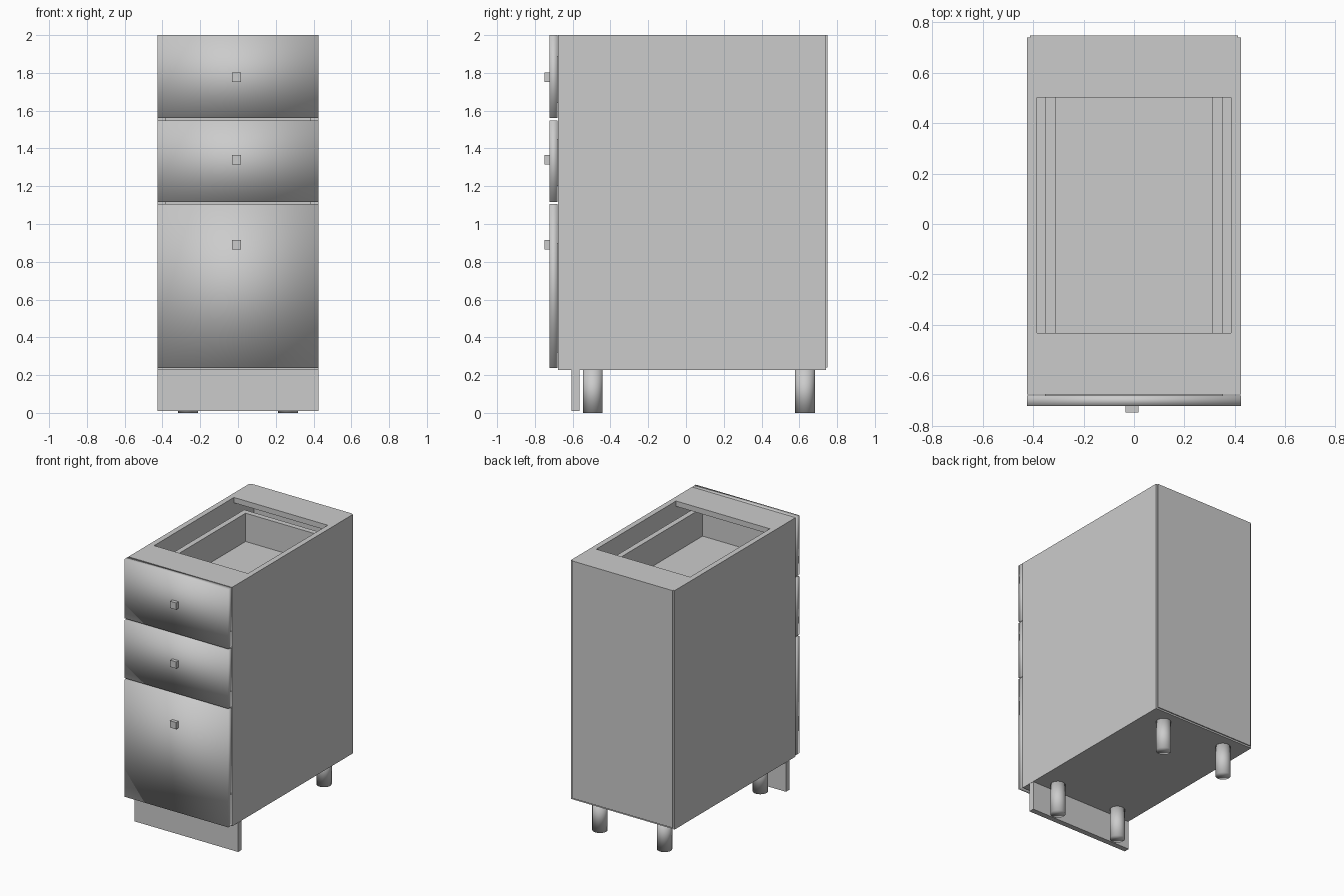
import bpy
import bmesh

cube = bpy.data.objects.get("Cube")
if cube:
    bpy.data.objects.remove(cube, do_unlink=True)

grey = bpy.data.materials.new("light grey")
grey.use_nodes = True
colour = (0.6, 0.6, 0.6, 1)
grey.diffuse_color = colour
grey.node_tree.nodes["Principled BSDF"].inputs["Base Color"].default_value = colour


def add_object(name, bm, smooth=False):
    mesh = bpy.data.meshes.new(name)
    for face in bm.faces:
        face.smooth = smooth
    bm.to_mesh(mesh)
    bm.free()
    mesh.materials.append(grey)
    obj = bpy.data.objects.new(name, mesh)
    bpy.context.collection.objects.link(obj)
    return obj


def box(name, xs, ys, zs, smooth=False):
    """Box between the given limits on each axis."""
    bm = bmesh.new()
    bmesh.ops.create_cube(bm, size=1)
    for v in bm.verts:
        for i, (low, high) in enumerate((xs, ys, zs)):
            v.co[i] = low if v.co[i] < 0 else high
    return add_object(name, bm, smooth)


def leg(name, x, y, radius=0.052, height=0.23):
    bm = bmesh.new()
    bmesh.ops.create_cone(bm, cap_ends=True, segments=32, radius1=radius,
                          radius2=radius, depth=height)
    bmesh.ops.translate(bm, vec=(x, y, height / 2), verts=bm.verts)
    add_object(name, bm, smooth=True)


HALF = 0.425          # half width of the cabinet
T = 0.04              # board thickness
INNER = HALF - T
FRONT, BACK = -0.677, 0.74
BASE, TOP = 0.228, 2.0

# Carcass
box("right_side", (-HALF, -INNER), (FRONT, BACK), (BASE, TOP))
box("left_side", (INNER, HALF), (FRONT, BACK), (BASE, TOP))
box("bottom_panel", (-INNER, INNER), (FRONT, BACK), (BASE, BASE + T))
box("front_rail", (-INNER, INNER), (FRONT, -0.433), (TOP - T, TOP))
box("back_rail", (-INNER, INNER), (0.502, BACK), (TOP - T, TOP))
box("back_panel", (-0.412, 0.412), (BACK, 0.748), (0.24, TOP))

# Drawers: front limits, knob height, and box limits
drawers = {
    "top": ((1.56, 2.0), 1.777, (1.64, 1.89)),
    "middle": ((1.117, 1.547), 1.34, (1.2, 1.45)),
    "bottom": ((0.237, 1.105), 0.89, (0.32, 0.9)),
}
OUT, IN = 0.352, 0.312
DRAWER_BACK = 0.575
for name, (front_z, knob_z, (low, high)) in drawers.items():
    box(name + "_drawer_front", (-HALF, HALF), (-0.722, -0.68), front_z, True)
    box(name + "_drawer_knob", (-0.033, 0.017), (-0.748, -0.722),
        (knob_z - 0.025, knob_z + 0.025))
    depth = (-0.68, DRAWER_BACK)
    box(name + "_drawer_right_wall", (-OUT, -IN), depth, (low, high))
    box(name + "_drawer_left_wall", (IN, OUT), depth, (low, high))
    box(name + "_drawer_back_wall", (-IN, IN), (DRAWER_BACK - T, DRAWER_BACK), (low, high))
    box(name + "_drawer_front_wall", (-IN, IN), (-0.68, -0.64), (low, high))
    box(name + "_drawer_floor", (-IN, IN), (-0.64, DRAWER_BACK - T), (low, low + T))

# Plinth and legs
box("plinth", (-HALF, HALF), (-0.605, -0.564), (0.01, 0.226))
for side, x in (("right", -0.265), ("left", 0.265)):
    leg("front_" + side + "_leg", x, -0.493)
    leg("back_" + side + "_leg", x, 0.63)
